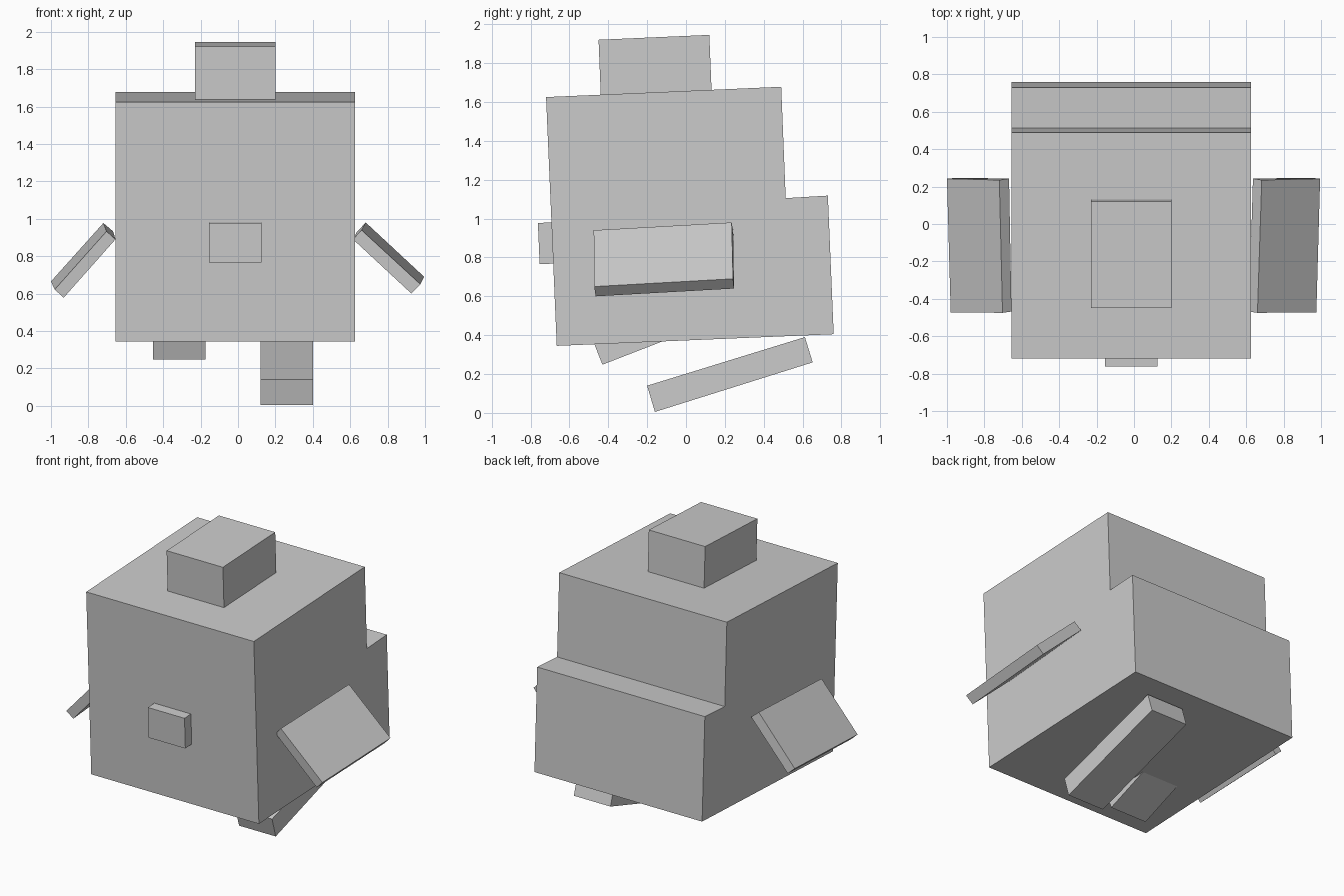
import bpy
import bmesh

if "Cube" in bpy.data.objects:
    bpy.data.objects.remove(bpy.data.objects["Cube"])

grey = bpy.data.materials.new("plain_grey")
grey.diffuse_color = (0.6, 0.6, 0.6, 1)
grey.use_nodes = True
grey.node_tree.nodes["Principled BSDF"].inputs["Base Color"].default_value = grey.diffuse_color


def loft(name, ring_a, ring_b):
    """Solid between two matching end outlines."""
    bm = bmesh.new()
    a = [bm.verts.new(p) for p in ring_a]
    b = [bm.verts.new(p) for p in ring_b]
    bm.faces.new(a)
    bm.faces.new(b[::-1])
    for i in range(len(a)):
        j = (i + 1) % len(a)
        bm.faces.new((a[i], b[i], b[j], a[j]))
    bmesh.ops.recalc_face_normals(bm, faces=bm.faces[:])
    mesh = bpy.data.meshes.new(name)
    bm.to_mesh(mesh)
    bm.free()
    mesh.materials.append(grey)
    obj = bpy.data.objects.new(name, mesh)
    bpy.context.collection.objects.link(obj)
    return obj


def slab(name, x0, x1, profile):
    """Side profile (y, z) carried across the width."""
    return loft(name, [(x0, y, z) for y, z in profile],
                [(x1, y, z) for y, z in profile])


# Leaning torso with a stepped pack at the back
slab("body", -0.655, 0.625, [(-0.72, 1.625), (0.49, 1.678), (0.513, 1.105),
                             (0.73, 1.118), (0.76, 0.405), (-0.665, 0.345)])

# Block on top
slab("head", -0.23, 0.20, [(-0.45, 1.92), (0.12, 1.945),
                           (0.132, 1.65), (-0.438, 1.62)])

# Small block on the chest
slab("chest_block", -0.155, 0.125, [(-0.762, 0.977), (-0.66, 0.982),
                                    (-0.65, 0.77), (-0.753, 0.765)])

# Feet: one swung down, one raised into the body
slab("right_foot", 0.12, 0.40, [(-0.20, 0.14), (0.612, 0.39),
                                (0.652, 0.26), (-0.16, 0.005)])
slab("left_foot", -0.455, -0.175, [(-0.48, 0.375), (0.31, 0.68),
                                   (0.36, 0.555), (-0.43, 0.248)])


def arm(name, front, back):
    """Slanted plate; each (x, z) outline is top, outer, bottom, inner."""
    ys_front = (-0.475, -0.472, -0.465, -0.468)
    ys_back = (0.235, 0.242, 0.247, 0.243)
    loft(name, [(x, y, z) for (x, z), y in zip(front, ys_front)],
         [(x, y, z) for (x, z), y in zip(back, ys_back)])


arm("right_arm",
    [(0.66, 0.94), (0.975, 0.65), (0.927, 0.60), (0.615, 0.89)],
    [(0.683, 0.98), (0.995, 0.69), (0.947, 0.64), (0.636, 0.93)])
arm("left_arm",
    [(-0.703, 0.933), (-0.98, 0.622), (-0.932, 0.578), (-0.655, 0.89)],
    [(-0.72, 0.977), (-1.0, 0.665), (-0.95, 0.62), (-0.668, 0.933)])
